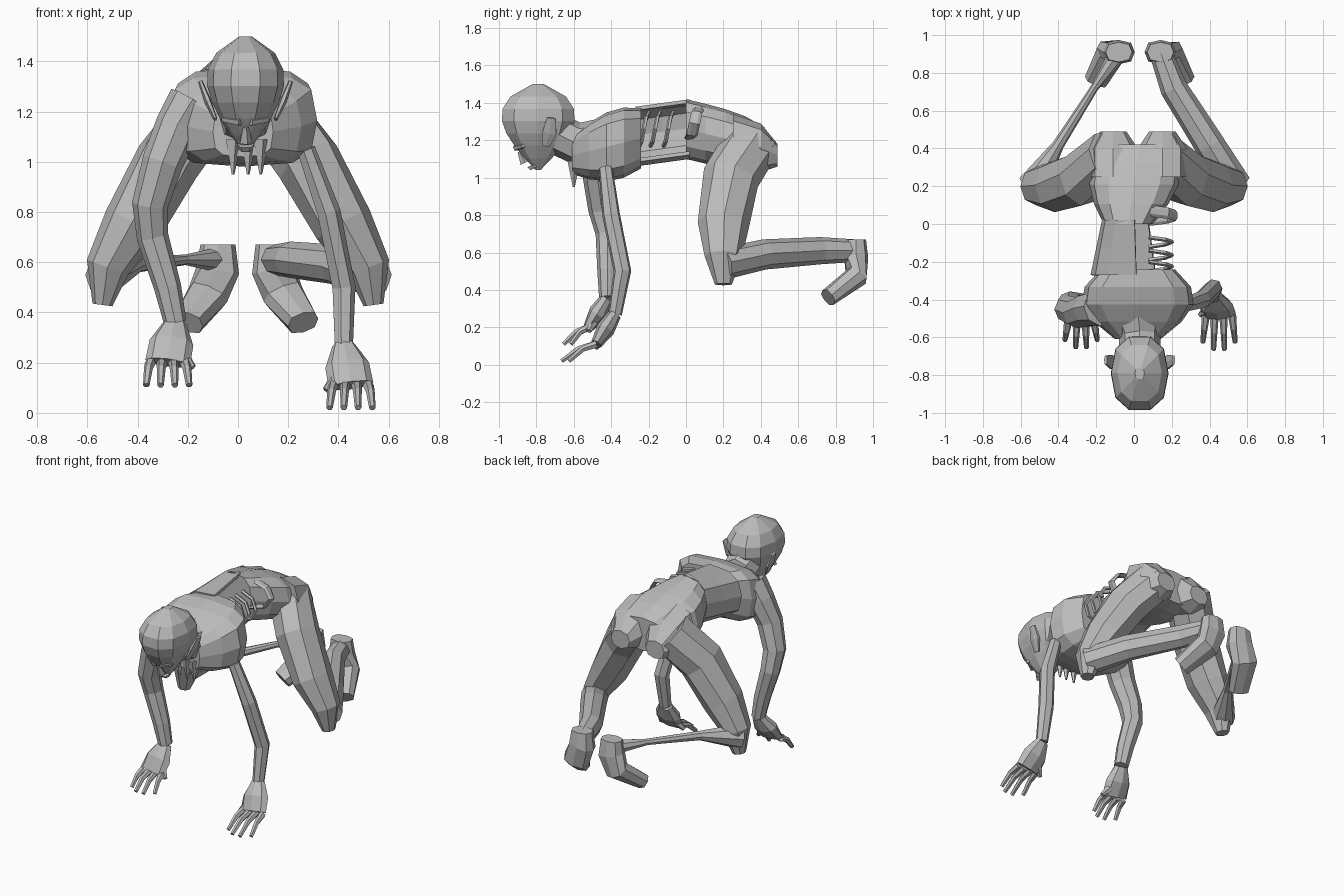
import bpy, bmesh
from math import sin, cos, pi, copysign, radians
from mathutils import Vector

if "Cube" in bpy.data.objects:
    bpy.data.objects.remove(bpy.data.objects["Cube"])

colour = (.5, .5, .5, 1)
grey = bpy.data.materials.new("plain_grey")
grey.use_nodes = True
grey.diffuse_color = colour
grey.node_tree.nodes["Principled BSDF"].inputs["Base Color"].default_value = colour

FORWARD, UP, SIDEWAYS = Vector((0, -1, 0)), Vector((0, 0, 1)), Vector((1, 0, 0))


def loft(name, rows, sides=8, axis=None, across=SIDEWAYS, power=2, arc=None):
    """Skin rings given as (centre, width, depth); an arc in degrees makes an open sheet."""
    bm = bmesh.new()
    rows = [(Vector(centre), width, depth) for centre, width, depth in rows]
    last = len(rows) - 1
    first_angle, final_angle = arc or (0, 360)
    spans = sides - 1 if arc else sides
    rings = []
    for index, (centre, width, depth) in enumerate(rows):
        before, after = rows[max(index - 1, 0)][0], rows[min(index + 1, last)][0]
        along = (axis or after - before).normalized()
        side = (across - along * across.dot(along)).normalized()
        normal = side.cross(along)
        ring = []
        for k in range(sides):
            angle = radians(first_angle + (final_angle - first_angle) * k / spans)
            c, s = cos(angle), sin(angle)
            c = copysign(abs(c) ** (2 / power), c)
            s = copysign(abs(s) ** (2 / power), s)
            ring.append(bm.verts.new(centre + side * c * width + normal * s * depth))
        rings.append(ring)
    for ring, following in zip(rings, rings[1:]):
        for k in range(spans):
            j = (k + 1) % sides
            bm.faces.new((ring[k], ring[j], following[j], following[k]))
    if not arc:
        bm.faces.new(rings[0])
        bm.faces.new(rings[-1])
    bmesh.ops.recalc_face_normals(bm, faces=bm.faces)
    mesh = bpy.data.meshes.new(name)
    bm.to_mesh(mesh)
    bm.free()
    mesh.materials.append(grey)
    part = bpy.data.objects.new(name, mesh)
    bpy.context.collection.objects.link(part)
    return part


def limb(name, joints, start, end, bulge=0, depth=1, **options):
    """Tapered tube through the joints, swelling by bulge halfway along."""
    rows = []
    for index, joint in enumerate(joints):
        t = index / (len(joints) - 1)
        radius = start + (end - start) * t + bulge * sin(pi * t)
        rows.append((joint, radius, radius * depth))
    return loft(name, rows, **options)


def steps(count):
    return [index / (count - 1) for index in range(count)]


# torso: chest and pelvis, joined by an open wall on the right side only
loft("chest", [((.02, -.61 + .37 * t, 1.12 + .09 * t),
                .12 + .18 * sin(2.7 * t), .1 + .09 * sin(2.4 * t)) for t in steps(5)],
     sides=12, axis=FORWARD, power=3.4)
loft("pelvis", [((-.03 + .06 * t, .42 * t, 1.26 - .1 * t),
                 .13 + .11 * sin(2.6 * t), .16 - .05 * t ** 4) for t in steps(5)],
     sides=12, axis=FORWARD, power=2.5)
wall = loft("torso_wall", [((-.02, -.27 + .29 * t, 1.22 + .04 * t), .21 - .06 * t, .16)
                           for t in steps(3)],
            axis=FORWARD, power=2.6, arc=(55, 275))
wall.modifiers.new("thickness", "SOLIDIFY").thickness = .02

# bare ribs inside the gap, and a loose one by the hip
for number, y in enumerate((-.07, -.14, -.2)):
    hoop = [(.08 + .12 * sin(pi * t), y - .05 * t, 1.26 + .09 * cos(pi * t)) for t in steps(5)]
    limb(f"rib_{number}", hoop, .012, .012, sides=5, across=FORWARD)
hoop = [(.08 + .14 * sin(pi * t), .07 - .05 * t, 1.29 + .08 * cos(pi * t)) for t in steps(5)]
limb("loose_rib", hoop, .03, .03, depth=.4, sides=6, across=FORWARD)

# head bent face down, swelling from the chin to the crown
skull = []
for t in steps(8):
    fullness = sin(pi * (.02 + .97 * t) ** 1.5) ** .6
    skull.append(((.03, -.79, 1.04 + .46 * t), .155 * fullness, .205 * fullness))
loft("head", skull, sides=10, axis=UP, power=2.4)
limb("neck", [(.03, -.72, 1.25), (.03, -.6, 1.19), (.02, -.48, 1.17)], .11, .15, bulge=-.02)
limb("nose", [(.03, -.89, 1.14), (.03, -.86, 1.08)], .012, .028, sides=5)
limb("lips", [(.03, -.82, 1.07), (.03, -.81, 1.05)], .035, .028, sides=6)

# torn strips hanging under the throat
for number, x in enumerate((-.02, .04, .09)):
    limb(f"throat_strip_{number}", [(x, -.6, 1.09), (x, -.6, .95)], .035, .006, sides=5)


def hand(side, inward, wrist, reach):
    """Palm, four fanned fingers and a thumb reaching inward."""
    wrist = Vector(wrist)
    knuckles = wrist + Vector((-.03 * inward, -.1, -.16))
    middle = wrist.lerp(knuckles, .5)
    loft(side + "_palm", [(wrist, .045, .035), (middle, .088, .05), (knuckles, .09, .03)])
    for finger in range(4):
        fan = finger - 1.5
        root = knuckles + SIDEWAYS * fan * .046
        tip = knuckles + Vector((.057 * fan, .02 * fan * fan - reach, -.09))
        bend = root.lerp(tip, .5) + UP * .02
        limb(f"{side}_finger_{finger}", [root, bend, tip], .022, .013, sides=6)
    tip = knuckles + Vector((.1 * inward, 0, -.02))
    limb(side + "_thumb", [middle, middle.lerp(tip, .6), tip], .038, .014, sides=6)


# arms: the right one is full, the left one is wasted
right_arm = [(-.18, -.44, 1.24), (-.24, -.45, 1.14), (-.3, -.47, 1), (-.35, -.45, .83),
             (-.34, -.42, .7), (-.28, -.42, .5), (-.25, -.42, .36)]
left_arm = [(.27, -.43, 1.05), (.36, -.4, .8), (.42, -.34, .5), (.42, -.38, .27)]
limb("right_arm", right_arm, .1, .045)
limb("left_arm", left_arm, .038, .038, bulge=.012, sides=7)
hand("right", 1, right_arm[-1], .14)
hand("left", -1, left_arm[-1], .19)

for s, side in ((1, "left"), (-1, "right")):
    # brow and ear
    limb(side + "_brow", [(.03 + s * .02, -.91, 1.16), (.03 + s * .09, -.87, 1.17)],
         .018, .012, sides=5, across=UP)
    limb(side + "_ear", [(.03 + s * .12, -.75, 1.17), (.03 + s * .15, -.73, 1.24),
                         (.03 + s * .18, -.72, 1.32)], .008, .009, bulge=.006, depth=3, sides=6)

    # buttock and thigh, splayed outwards
    x = .02 + s * .13
    loft(side + "_buttock", [((x, .25, 1.2), .13, .14), ((x, .4, 1.16), .13, .13),
                             ((x, .49, 1.12), .07, .06)], axis=-FORWARD, power=2.4)
    thigh = [(.13, .36, 1.2), (.28, .24, 1), (.42, .2, .75), (.52, .2, .58), (.54, .2, .43)]
    limb(side + "_thigh", [(s * x, y, z) for x, y, z in thigh], .13, .04, bulge=.035, depth=1.15)

    # shin: the right one is stripped to the bone
    ankle = Vector((.03 + s * .11, .91, .61))
    shin = [(s * .54, .2, .54), (s * .4, .42, .59), (s * .21, .72, .61), ankle]
    if side == "left":
        limb("left_shin", shin, .085, .06, bulge=.005)
    else:
        limb("right_shin", shin, .08, .05, bulge=-.045)

    # foot, toes down and turned outwards
    offsets = [(0, 0, .06), (0, 0, -.04), (.04, 0, -.14), (.12, -.15, -.25)]
    foot = [ankle + Vector((s * x, y, z)) for x, y, z in offsets]
    limb(side + "_foot", foot, .07, .065, bulge=.02, depth=.75, power=2.6)
